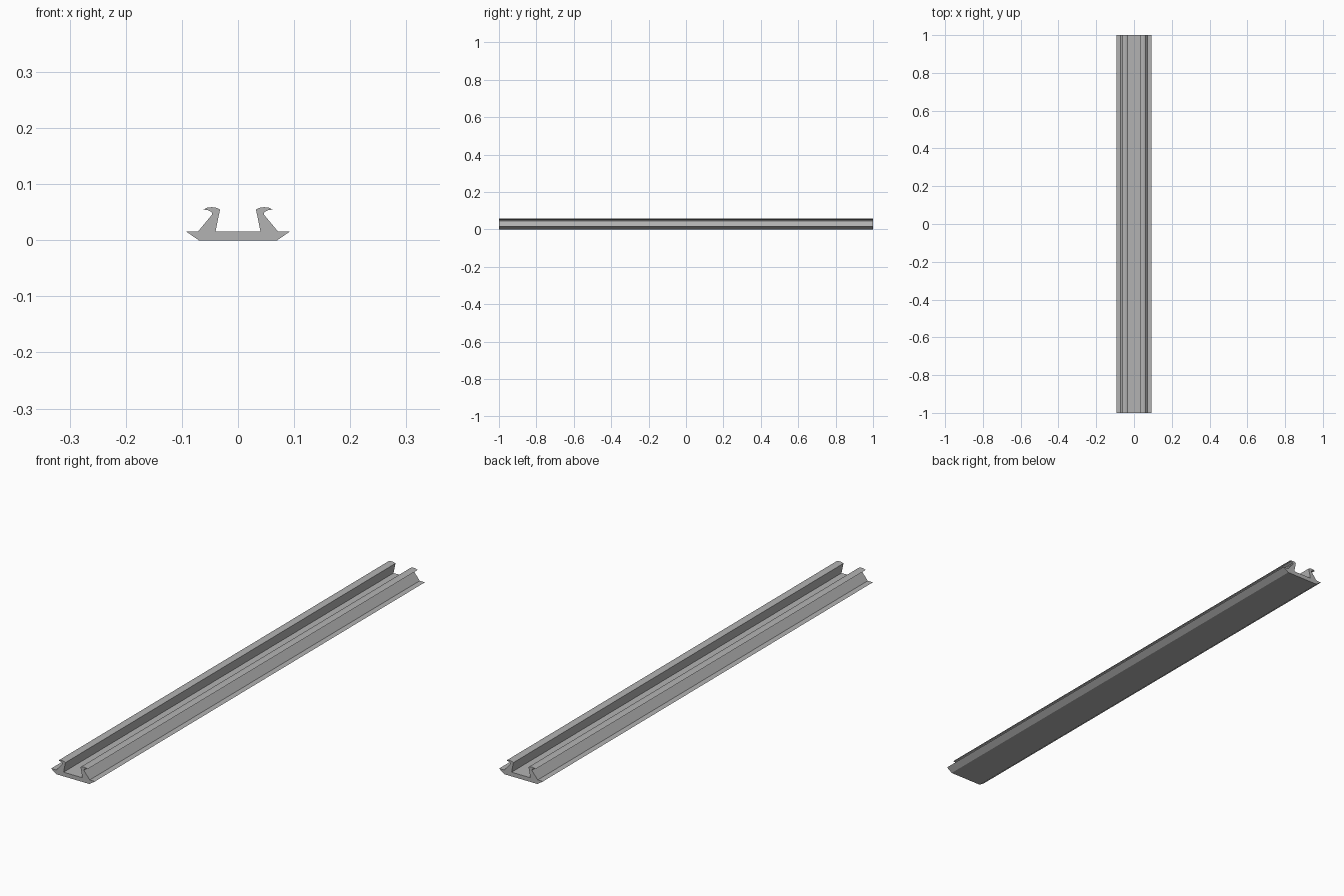
import bpy
import bmesh

cube = bpy.data.objects.get("Cube")
if cube:
    bpy.data.objects.remove(cube, do_unlink=True)

# Plain aluminium grey
grey = bpy.data.materials.new("aluminium_grey")
grey.use_nodes = True
colour = (0.45, 0.45, 0.45, 1)
grey.diffuse_color = colour
grey.node_tree.nodes["Principled BSDF"].inputs["Base Color"].default_value = colour

# Half of the rail section: base, flange, leaning wall, hooked lip, channel floor
half = [(0.070, 0), (0.093, 0.016), (0.071, 0.016), (0.046, 0.046),
        (0.047, 0.050), (0.053, 0.0535), (0.062, 0.055), (0.055, 0.058),
        (0.047, 0.059), (0.039, 0.058), (0.032, 0.055), (0.040, 0.016)]
section = half + [(-x, z) for x, z in reversed(half)]

# Extrude the section along the full length
bm = bmesh.new()
face = bm.faces.new([bm.verts.new((x, -1, z)) for x, z in section])
ext = bmesh.ops.extrude_face_region(bm, geom=[face], use_keep_orig=True)
moved = [v for v in ext["geom"] if isinstance(v, bmesh.types.BMVert)]
bmesh.ops.translate(bm, vec=(0, 2, 0), verts=moved)
bmesh.ops.recalc_face_normals(bm, faces=bm.faces)

mesh = bpy.data.meshes.new("channel_rail")
bm.to_mesh(mesh)
bm.free()
mesh.materials.append(grey)
rail = bpy.data.objects.new("channel_rail", mesh)
bpy.context.collection.objects.link(rail)
